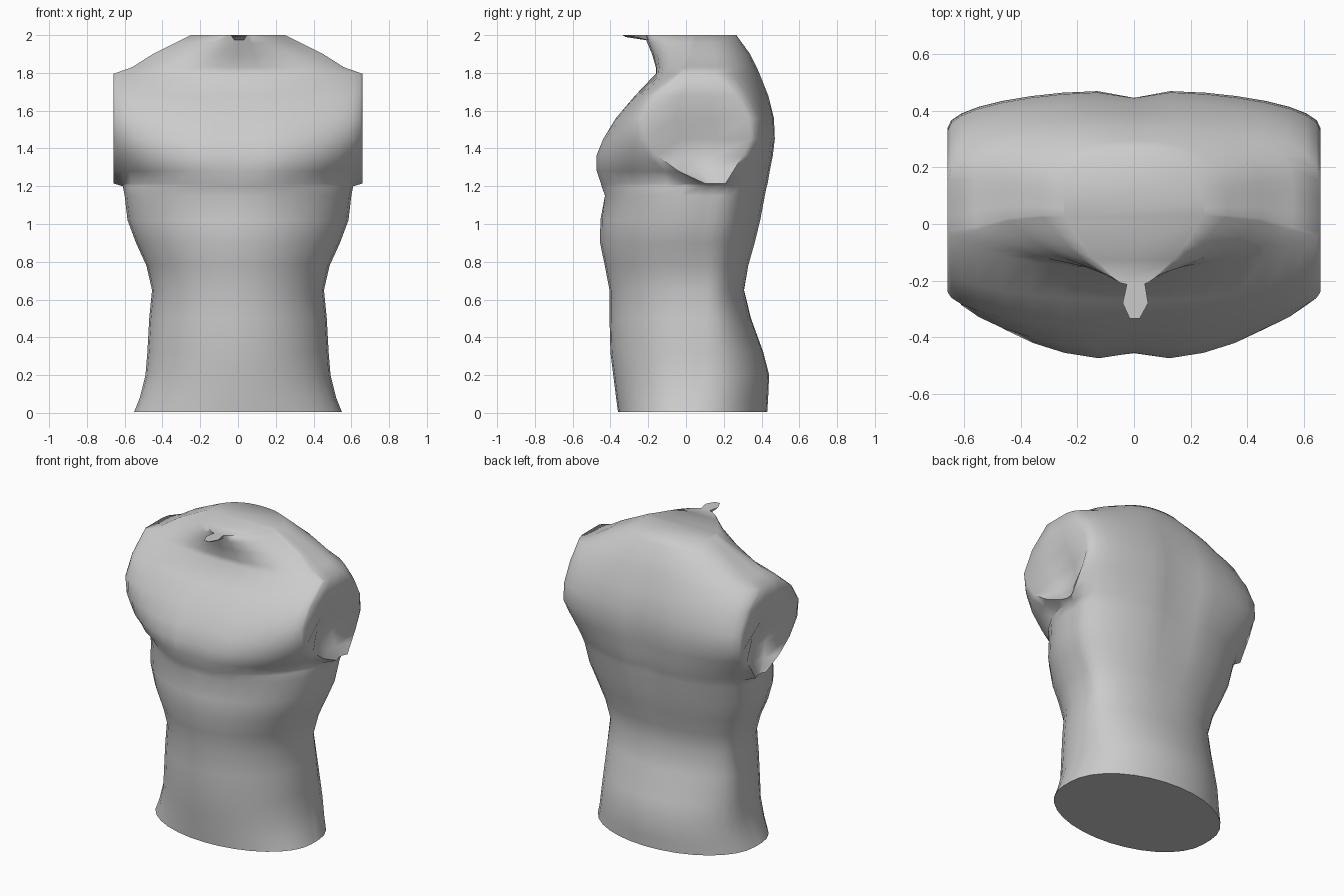
import bpy, bmesh
from math import sin, cos, pi, exp, radians

# Torso levels: z, half width, front y, back y, side front y, side back y
LEVELS = [
    (0.005, 0.55, -0.36, 0.43, -0.01, 0.06),
    (0.08, 0.52, -0.37, 0.435, 0.0, 0.09),
    (0.20, 0.49, -0.385, 0.44, 0.02, 0.12),
    (0.32, 0.48, -0.40, 0.41, 0.03, 0.12),
    (0.50, 0.47, -0.405, 0.345, 0.04, 0.12),
    (0.65, 0.455, -0.405, 0.31, 0.04, 0.12),
    (0.78, 0.485, -0.43, 0.335, 0.03, 0.13),
    (0.90, 0.54, -0.455, 0.37, 0.03, 0.13),
    (1.02, 0.585, -0.455, 0.40, 0.04, 0.15),
    (1.15, 0.60, -0.44, 0.425, 0.06, 0.18),
    (1.20, 0.61, -0.46, 0.435, 0.08, 0.20),
    (1.215, 0.66, -0.465, 0.44, 0.10, 0.21),
    (1.28, 0.66, -0.485, 0.45, -0.04, 0.25),
    (1.36, 0.66, -0.485, 0.465, -0.15, 0.30),
    (1.45, 0.66, -0.445, 0.475, -0.21, 0.34),
    (1.56, 0.66, -0.375, 0.47, -0.24, 0.33),
    (1.68, 0.66, -0.27, 0.44, -0.17, 0.26),
    (1.795, 0.66, -0.16, 0.395, -0.03, 0.15),
    (1.83, 0.56, -0.16, 0.38, -0.01, 0.16),
    (1.90, 0.45, -0.18, 0.345, 0.02, 0.15),
    (1.96, 0.33, -0.205, 0.30, 0.03, 0.13),
    (2.00, 0.25, -0.22, 0.27, 0.03, 0.10),
]
N = 8


def lerp_clamped(v, v0, v1, a, b):
    f = min(max((v - v0) / (v1 - v0), 0), 1)
    return a + (b - a) * f


def half_ring(z, w, yf, yb, af, ab):
    """Right half of a cross-section, from front centre round to back centre."""
    arm = 1.21 < z < 1.8
    # sections go from rounded waist to pointed neck
    p = lerp_clamped(z, 0.8, 1.4, 1.0, 1.15)
    if z > 1.75:
        p = lerp_clamped(z, 1.75, 2.0, 1.15, 2.5)
    inset = lerp_clamped(z, 1.21, 1.45, 0.05, 0) if arm else 0
    gf = 0.03 * exp(-((z - 1.33) / 0.18) ** 2)       # breastbone groove
    gb = 0.03 * exp(-((z - 1.35) / 0.45) ** 2)       # spine groove

    def arc(i, side, mid, power, groove):
        t = pi / 2 * i / N
        x = (w if i == N else w - inset) * sin(t)
        y = side + (mid - side) * max(cos(t), 0) ** power
        return (x, y + groove * exp(-(x / 0.08) ** 2), z)

    pts = [arc(i, af, yf, p, gf) for i in range(N + 1)]
    # flat shoulder end with a hollow towards the armpit
    for u in (0.33, 0.67):
        dent = 0.08 * exp(-((z - 1.38) / 0.13) ** 2) if arm else 0
        pts.append((w - dent, af + (ab - af) * u, z))
    return pts + [arc(i, ab, yb, 1.0, -gb) for i in range(N, -1, -1)]


def loft(name, rings, angle):
    """Skin closed rings and cap both ends."""
    bm = bmesh.new()
    vs = [[bm.verts.new(p) for p in r] for r in rings]
    n = len(vs[0])
    for a, b in zip(vs, vs[1:]):
        for i in range(n):
            j = (i + 1) % n
            bm.faces.new((a[i], a[j], b[j], b[i]))
    bm.faces.new(vs[0][::-1])
    bm.faces.new(vs[-1])
    bmesh.ops.recalc_face_normals(bm, faces=bm.faces)
    me = bpy.data.meshes.new(name)
    bm.to_mesh(me)
    bm.free()
    ob = bpy.data.objects.new(name, me)
    bpy.context.collection.objects.link(ob)
    bpy.ops.object.select_all(action='DESELECT')
    ob.select_set(True)
    bpy.context.view_layer.objects.active = ob
    bpy.ops.object.shade_smooth_by_angle(angle=radians(angle))
    return ob


# Torso with shoulder stubs and neck base
rings = []
for level in LEVELS:
    h = half_ring(*level)
    rings.append(h + [(-x, y, z) for x, y, z in h[-2:0:-1]])
loft("torso", rings, 80)

# Small pointed lip at the front of the neck
lip = [(-0.02, -0.19), (0.035, -0.19), (0.05, -0.28), (0.02, -0.335),
       (-0.015, -0.335), (-0.04, -0.28)]
under = [(x * 0.8, -0.19 + (y + 0.19) * 0.9, 1.97 if y > -0.2 else 1.99)
         for x, y in lip]
loft("neck_lip", [under, [(x, y, 2.0) for x, y in lip]], 40)
